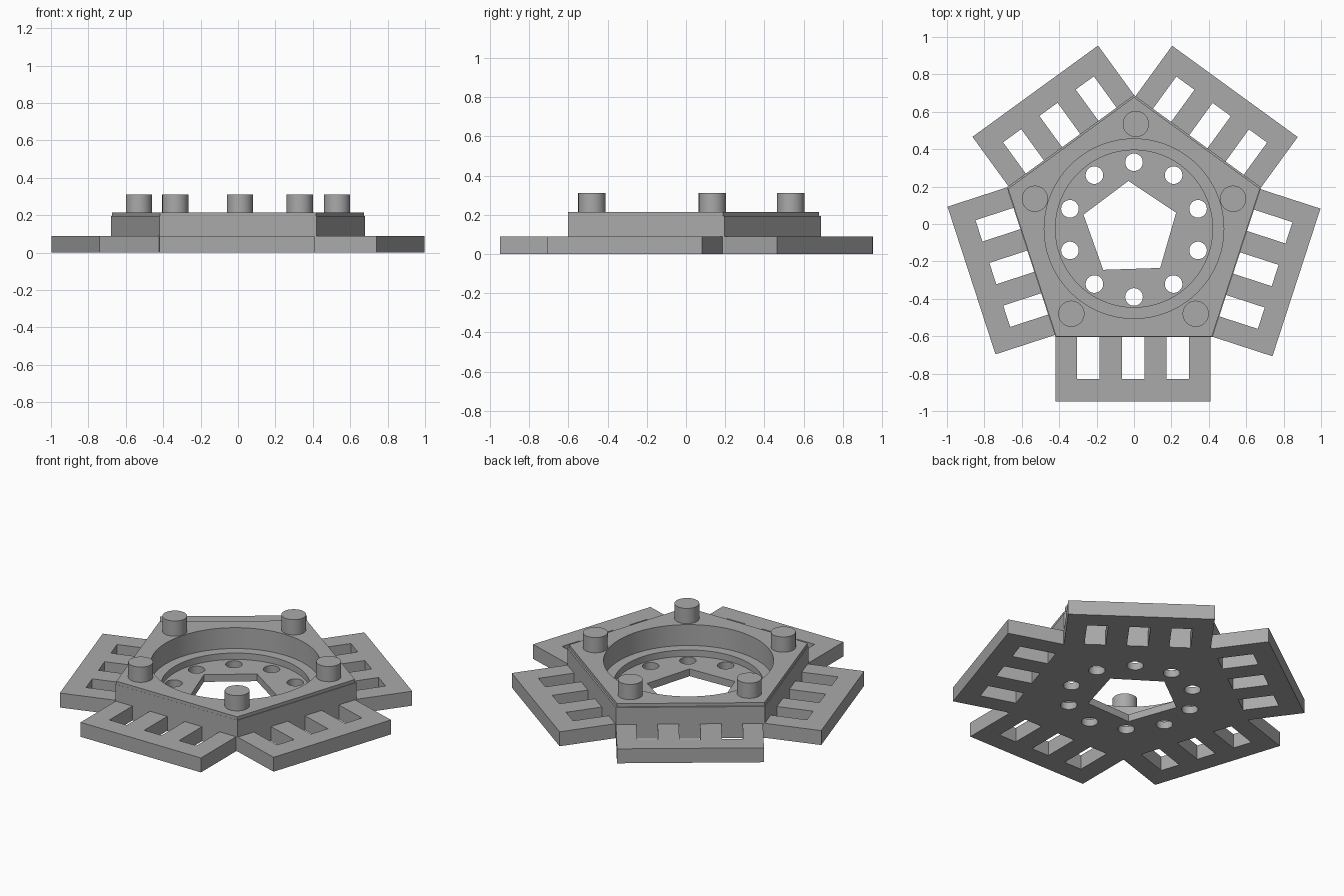
import bpy, bmesh
from math import sin, cos, pi, radians
from mathutils import Matrix

if "Cube" in bpy.data.objects:
    bpy.data.objects.remove(bpy.data.objects["Cube"], do_unlink=True)

grey = bpy.data.materials.new("plain_grey")
grey.use_nodes = True
colour = (0.4, 0.4, 0.4, 1)
grey.diffuse_color = colour
grey.node_tree.nodes["Principled BSDF"].inputs["Base Color"].default_value = colour

CENTRE_Y = -0.025
SIDE = 0.578        # distance from the centre to a pentagon side


def ring(radius, count, x=0, y=CENTRE_Y):
    """Regular polygon with its first corner pointing to the back."""
    return [(x + radius * sin(2 * pi * i / count), y + radius * cos(2 * pi * i / count))
            for i in range(count)]


def slab(name, loops, z0, z1):
    """Flat plate: first loop is the outline, further loops are holes."""
    curve = bpy.data.curves.new(name, "CURVE")
    curve.dimensions = "2D"
    curve.fill_mode = "BOTH"
    curve.extrude = (z1 - z0) / 2
    for loop in loops:
        spline = curve.splines.new("POLY")
        spline.points.add(len(loop) - 1)
        for point, (x, y) in zip(spline.points, loop):
            point.co = (x, y, 0, 1)
        spline.use_cyclic_u = True
    source = bpy.data.objects.new(name + "_profile", curve)
    bpy.context.collection.objects.link(source)
    bpy.context.view_layer.update()
    depsgraph = bpy.context.evaluated_depsgraph_get()
    mesh = bpy.data.meshes.new_from_object(source.evaluated_get(depsgraph))
    bpy.data.objects.remove(source, do_unlink=True)
    bm = bmesh.new()
    bm.from_mesh(mesh)
    bmesh.ops.remove_doubles(bm, verts=bm.verts, dist=0.0001)
    bmesh.ops.translate(bm, verts=bm.verts, vec=(0, 0, (z0 + z1) / 2))
    bmesh.ops.recalc_face_normals(bm, faces=bm.faces)
    bm.to_mesh(mesh)
    bm.free()
    mesh.materials.clear()
    mesh.materials.append(grey)
    obj = bpy.data.objects.new(name, mesh)
    bpy.context.collection.objects.link(obj)
    bpy.ops.object.select_all(action="DESELECT")
    obj.select_set(True)
    bpy.context.view_layer.objects.active = obj
    bpy.ops.object.shade_smooth_by_angle(angle=radians(30))
    return obj


# Pentagonal body: drilled floor, ledge, wall and slightly smaller cap
body = ring(0.715, 5)
opening = [(-0.03, 0.23), (0.225, 0.06), (0.14, -0.235), (-0.165, -0.245), (-0.27, 0.05)]
drilled = [ring(0.047, 32, x, y) for x, y in ring(0.36, 10, y=-0.03)]
slab("floor", [body, opening] + drilled, 0, 0.045)
slab("ledge", [body, ring(0.42, 96)], 0.045, 0.085)
slab("wall", [body, ring(0.48, 96)], 0.085, 0.195)
slab("cap", [ring(0.708, 5, y=-0.03), ring(0.48, 96)], 0.195, 0.215)

# Slotted arms, one comb-shaped plate on each side
for i, reach in enumerate([0.925, 0.915, 0.911, 0.905, 0.912]):
    comb = [(-0.42, -SIDE), (-0.42, -reach), (0.41, -reach), (0.41, -SIDE)]
    for slot in (0.235, -0.005, -0.245):
        right, left = slot + 0.06, slot - 0.06
        comb += [(right, -SIDE), (right, 0.12 - reach), (left, 0.12 - reach), (left, -SIDE)]
    arm = slab(f"slotted_arm_{i + 1}", [comb], 0, 0.09)
    arm.data.transform(Matrix.Translation((0, CENTRE_Y, 0)) @ Matrix.Rotation(i * 2 * pi / 5, 4, "Z"))

# Round posts near the corners
posts = [(0.01, 0.535), (0.53, 0.135), (0.33, -0.48), (-0.335, -0.48), (-0.53, 0.135)]
for i, (x, y) in enumerate(posts):
    slab(f"post_{i + 1}", [ring(0.07, 48, x, y)], 0.215, 0.31)
